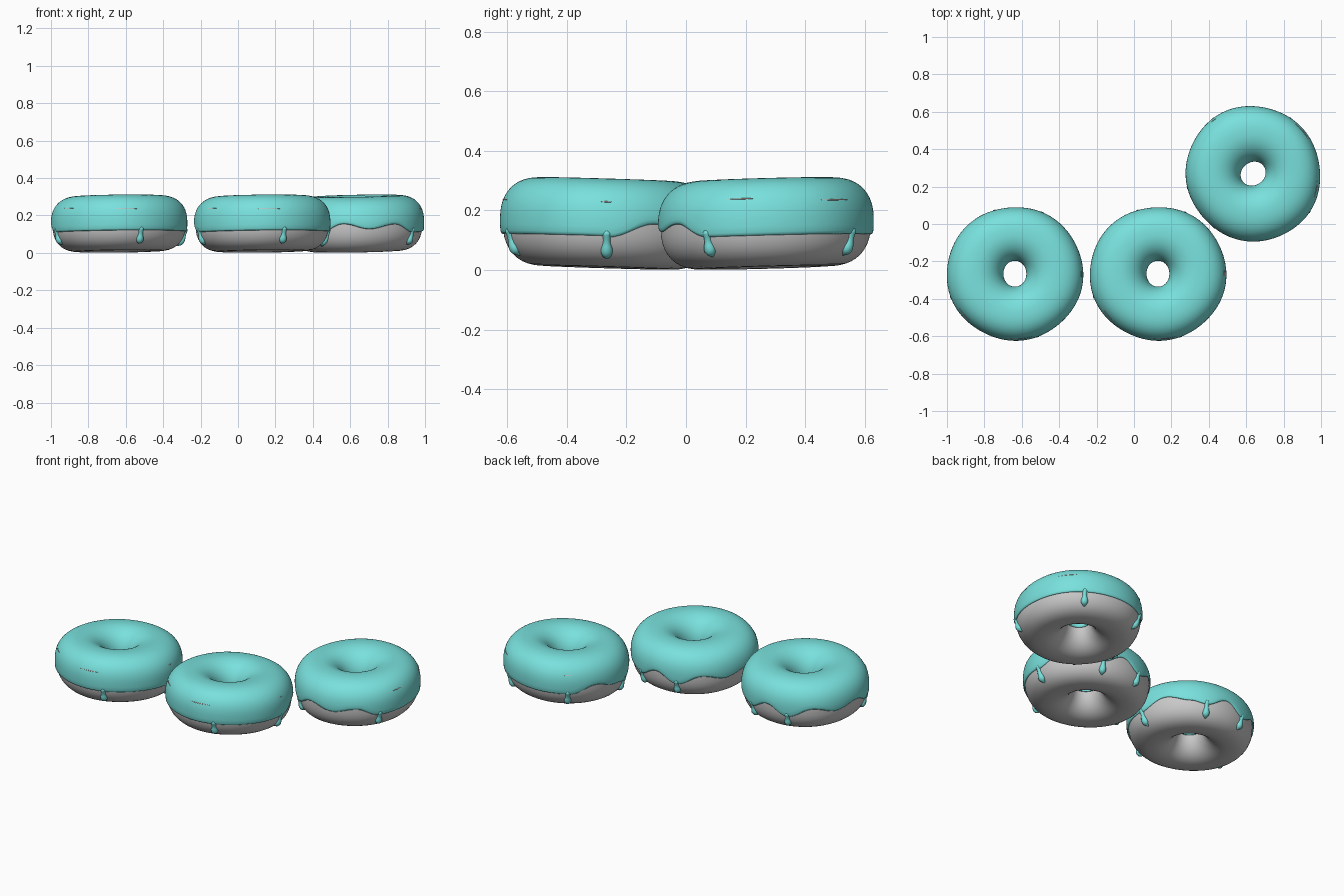
import bpy, bmesh, math
from math import sin, cos, pi, radians

cube = bpy.data.objects.get("Cube")
if cube:
    bpy.data.objects.remove(cube, do_unlink=True)


def material(name, rgb):
    m = bpy.data.materials.new(name)
    m.use_nodes = True
    m.diffuse_color = (*rgb, 1)
    m.node_tree.nodes["Principled BSDF"].inputs["Base Color"].default_value = (*rgb, 1)
    return m


TEAL = material("teal icing", (0.19, 0.75, 0.72))
GREY = material("grey dough", (0.58, 0.58, 0.58))
PINK = material("pale pink", (0.75, 0.5, 0.48))

RING, MID, POWER, STEPS = 0.213, 0.155, 2.4, 160
DOUGH, ICING = (0.139, 0.147), (0.148, 0.150)   # half width, half height

# Wavy lower edge of the icing: angle in degrees, height
EDGE = [(-160, .11), (-140, .165), (-111, .118), (-88, .165), (-70, .105), (-44, .155),
        (-17, .118), (0, .105), (27, .155), (50, .125), (66, .11), (87, .165),
        (108, .11), (132, .165), (155, .135), (178, .158), (200, .11)]
# Drips: angle in degrees, lowest height
DRIPS = [(-160, .045), (-70, .04), (0, .035), (66, .04), (108, .045)]
# Thin streaks: start and end angle, height
STREAKS = [(-95, -74, .225), (-148, -132, .235), (-3, 3, .225)]


def edge_height(deg):
    while deg < EDGE[0][0]:
        deg += 360
    for (a, za), (b, zb) in zip(EDGE, EDGE[1:]):
        if a <= deg <= b:
            t = (1 - cos(pi * (deg - a) / (b - a))) / 2
            return za + (zb - za) * t
    return EDGE[0][1]


def phi_at(z, half_height):
    """Section parameter of the outer side at a height."""
    u = (z - MID) / half_height
    return math.asin(math.copysign(min(1, abs(u)) ** (POWER / 2), u))


def surface(angle, phi, size, inset=0):
    """Point on the squashed, slightly tilted and uneven ring."""
    c, s = cos(phi), sin(phi)
    n = POWER if c > 0 else 2.1
    r = RING + (size[0] + inset) * math.copysign(abs(c) ** (2 / n), c)
    z = MID + (size[1] + inset * 0.3) * math.copysign(abs(s) ** (2 / n), s)
    r += 0.004 * cos(2 * angle) * c + 0.002 * cos(5 * angle + 1) * max(c, 0)
    z += r / 0.36 * (0.004 * cos(angle) - 0.011 * sin(angle))
    return r * cos(angle), r * sin(angle), z


def loft(name, rings, closed, mat):
    """Mesh from equal rows of points, wrapped around the ring."""
    bm = bmesh.new()
    grid = [[bm.verts.new(p) for p in row] for row in rings]
    rows = len(grid[0])
    for i, row in enumerate(grid):
        nxt = grid[(i + 1) % len(grid)]
        for j in range(rows if closed else rows - 1):
            k = (j + 1) % rows
            bm.faces.new((row[j], nxt[j], nxt[k], row[k])).smooth = True
    bmesh.ops.recalc_face_normals(bm, faces=bm.faces)
    mesh = bpy.data.meshes.new(name)
    bm.to_mesh(mesh)
    bm.free()
    mesh.materials.append(mat)
    return mesh


def tubes(name, paths, mat):
    """Curve of round strands; each path is a list of (point, radius)."""
    cu = bpy.data.curves.new(name, "CURVE")
    cu.dimensions = "3D"
    cu.bevel_depth, cu.bevel_resolution = 1, 3
    cu.resolution_u = 4
    cu.use_fill_caps = True
    for path in paths:
        sp = cu.splines.new("NURBS")
        sp.points.add(len(path) - 1)
        for pt, (p, rad) in zip(sp.points, path):
            pt.co, pt.radius = (*p, 1), rad
        sp.order_u = 3
        sp.use_endpoint_u = True
    cu.materials.append(mat)
    return cu


angles = [2 * pi * i / STEPS for i in range(STEPS)]

# Dough ring
dough = loft("dough", [[surface(a, 2 * pi * j / 40, DOUGH) for j in range(40)]
                       for a in angles], True, GREY)

# Icing shell with a rounded lip at both edges
LIP = [(0.012, -0.014), (0.0, -0.006), (0.006, -0.002)]
SPAN = 30
steps = LIP + [(0.02 + 0.96 * i / SPAN, 0) for i in range(SPAN + 1)]
steps += [(1 - t, d) for t, d in reversed(LIP)]


def icing_row(a):
    start = phi_at(edge_height(math.degrees(a)), ICING[1])
    end = pi - phi_at(0.13, ICING[1])
    return [surface(a, start + (end - start) * t, ICING, d) for t, d in steps]


icing = loft("icing", [icing_row(a) for a in angles], False, TEAL)

# Drips running down from the icing, narrow neck and round end
RADII = [0.006, 0.017, 0.014, 0.012, 0.013, 0.018, 0.021, 0.018, 0.003]


def drip_path(deg, low):
    top, last = edge_height(deg) + 0.03, len(RADII) - 1
    return [(surface(radians(deg), phi_at(top + (low - top) * i / last, DOUGH[1]), DOUGH, -0.002), r)
            for i, r in enumerate(RADII)]


drips = tubes("drips", [drip_path(*d) for d in DRIPS], TEAL)

# Fine streaks lying in the icing surface
streaks = tubes("streaks", [[(surface(radians(a + (b - a) * i / 6), phi_at(z, ICING[1]), ICING),
                              0.0022 * sin(pi * (i + 0.3) / 6.6)) for i in range(7)]
                            for a, b, z in STREAKS], PINK)

# Three ring cakes sharing the same parts
for label, x, y, turn in [("right", -0.637, -0.266, 0), ("middle", 0.128, -0.266, 0),
                          ("left", 0.637, 0.269, 126)]:
    for data in (dough, icing, drips, streaks):
        ob = bpy.data.objects.new(f"{label}_{data.name}", data)
        ob.location = (x, y, 0)
        ob.rotation_euler.z = radians(turn)
        bpy.context.collection.objects.link(ob)
